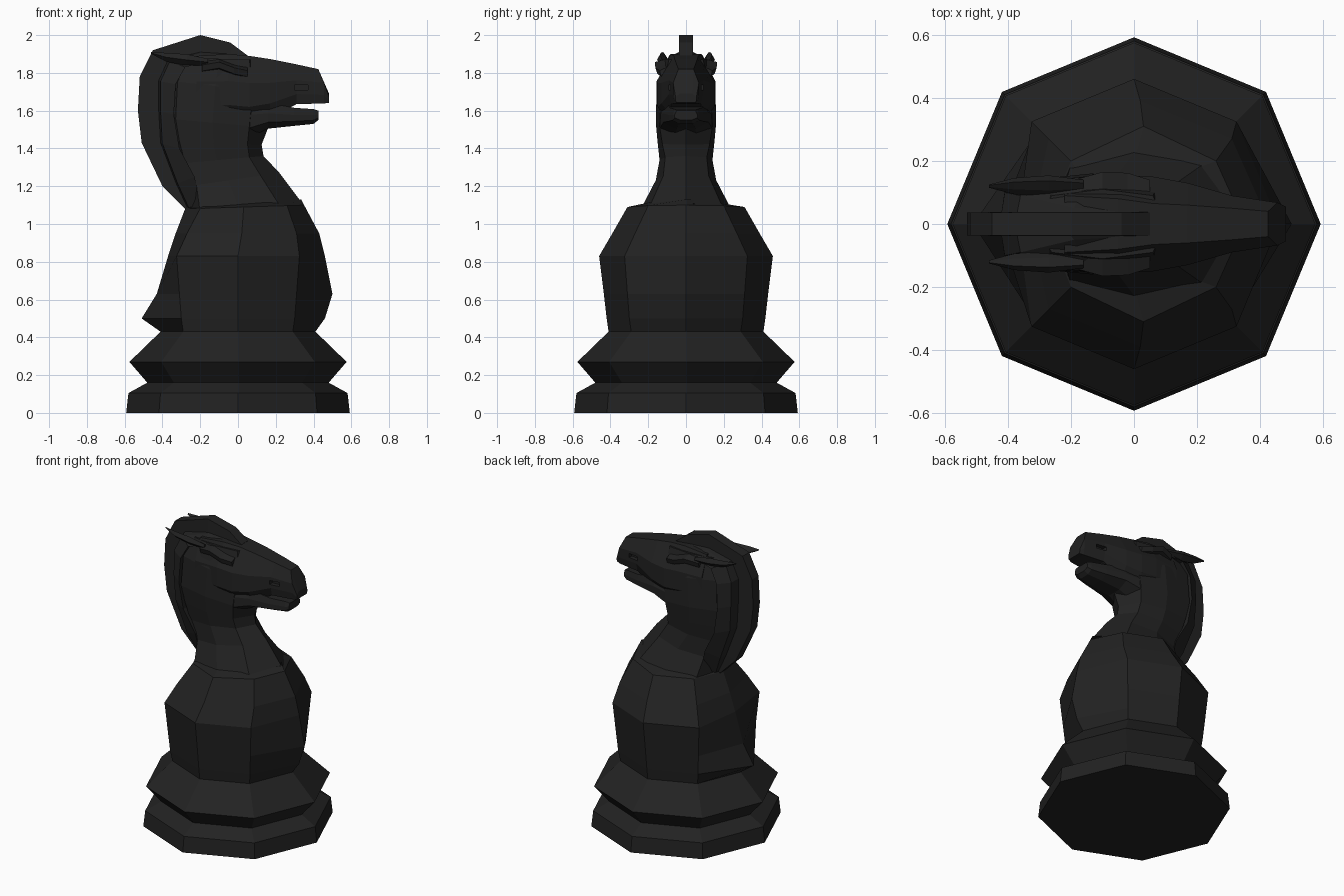
import bpy, bmesh, math

black = bpy.data.materials.new("black")
black.diffuse_color = (0.016, 0.016, 0.016, 1)


def loft(name, rings):
    """Skin equal-length closed rings of points and cap both ends."""
    bm = bmesh.new()
    vs = [[bm.verts.new(p) for p in r] for r in rings]
    n = len(vs[0])
    for a, b in zip(vs, vs[1:]):
        for i in range(n):
            j = (i + 1) % n
            bm.faces.new((a[i], a[j], b[j], b[i]))
    bm.faces.new(vs[0][::-1])
    bm.faces.new(vs[-1])
    bmesh.ops.recalc_face_normals(bm, faces=bm.faces)
    me = bpy.data.meshes.new(name)
    bm.to_mesh(me)
    bm.free()
    ob = bpy.data.objects.new(name, me)
    bpy.context.collection.objects.link(ob)
    me.materials.append(black)
    return ob


def mirrored(half):
    """Close a half ring (y >= 0) across the y = 0 plane."""
    return half + [(x, -y, z) for x, y, z in reversed(half) if y > 1e-6]


def oct_ring(r, z):
    return [(r * math.cos(i * math.pi / 4), r * math.sin(i * math.pi / 4), z) for i in range(8)]


def body_ring(zb, zf, xb, xf, hw, db, df, dw):
    """Front, front diagonal, side, back diagonal, back, tilted from zb to zf."""
    half = [(xf, 0), (df, dw), ((db + df) / 2, hw), (db, dw), (xb, 0)]
    half = [(x, y, zb + (zf - zb) * (x - xb) / (xf - xb)) for x, y in half]
    return half + [(x, -y, z) for x, y, z in half[3:0:-1]]


def head_ring(x, zt, zb, hw, tw, bw, lean=0.0):
    """Cross-section of the head, flat on top and bottom."""
    h = zt - zb
    half = [(x, tw, zt), (x + lean, hw, zt - h * .4), (x + lean, hw, zb + h * .25), (x + lean, bw, zb)]
    return half + [(a, -b, c) for a, b, c in reversed(half)]


# Octagonal stepped base
loft("base", [oct_ring(r, z) for r, z in
              [(.592, 0), (.58, .105), (.48, .16), (.575, .27), (.41, .43)]])

# Chest and shoulders
loft("torso", [body_ring(*r) for r in [
    (.43, .43, -.41, .41, .41, -.29, .29, .29),
    (.50, .50, -.51, .46, .42, -.30, .30, .30),
    (.63, .63, -.43, .50, .435, -.31, .31, .31),
    (.83, .83, -.37, .46, .46, -.325, .325, .325),
    (.95, .95, -.33, .43, .39, -.27, .31, .27),
    (1.08, 1.10, -.28, .35, .31, -.20, .26, .20),
    (1.09, 1.13, -.27, .335, .20, -.18, .18, .17)]])

# Neck
loft("neck", [body_ring(*r) for r in [
    (1.05, 1.11, -.27, .34, .24, -.20, .22, .19),
    (1.20, 1.27, -.27, .22, .16, -.22, .12, .12),
    (1.32, 1.36, -.32, .135, .14, -.28, .06, .11),
    (1.44, 1.42, -.38, .125, .15, -.31, .05, .125),
    (1.56, 1.51, -.39, .16, .16, -.33, .06, .14),
    (1.76, 1.70, -.38, .14, .155, -.32, .08, .13),
    (1.88, 1.87, -.32, .10, .11, -.26, .06, .09)]])

# Head and upper muzzle, with nostrils cut in
head = loft("head", [head_ring(*r) for r in [
    (-.22, 1.89, 1.55, .145, .09, .10),
    (-.05, 1.90, 1.54, .155, .08, .10),
    (.06, 1.89, 1.53, .15, .065, .08),
    (.17, 1.873, 1.56, .13, .06, .08),
    (.31, 1.845, 1.635, .09, .05, .08),
    (.425, 1.82, 1.638, .068, .04, .06, .03),
    (.482, 1.69, 1.642, .055, .035, .05)]])
for s in (1, -1):
    cut = loft("nostril_cutter", [[(x, s * y, z) for x, y, z in
               [(.30, .06, a), (.37, .055, a), (.37, .14, a), (.30, .14, a)]] for a in (1.71, 1.737)])
    cut.hide_render = True
    cut.hide_set(True)
    m = head.modifiers.new("nostril", 'BOOLEAN')
    m.operation = 'DIFFERENCE'
    m.object = cut

# Lower jaw
loft("lower_jaw", [head_ring(*r) for r in [
    (.04, 1.66, 1.45, .14, .10, .06),
    (.16, 1.64, 1.505, .12, .10, .05),
    (.30, 1.615, 1.52, .092, .085, .045),
    (.40, 1.608, 1.53, .07, .06, .035),
    (.425, 1.60, 1.55, .06, .05, .03)]])

# Mane: narrow crest stepping down to wider locks on each side
mane = [
    ((-.28, 1.08), (-.27, 1.09), (-.20, 1.11), .05, .12),
    ((-.40, 1.20), (-.33, 1.22), (-.23, 1.25), .09, .13),
    ((-.51, 1.43), (-.41, 1.43), (-.31, 1.40), .10, .145),
    ((-.53, 1.60), (-.42, 1.60), (-.34, 1.58), .105, .15),
    ((-.52, 1.78), (-.42, 1.76), (-.33, 1.74), .10, .145),
    ((-.45, 1.92), (-.37, 1.87), (-.28, 1.83), .09, .135),
    ((-.20, 2.0), (-.20, 1.91), (-.16, 1.86), .05, .12),
    ((-.04, 1.96), (-.04, 1.90), (-.04, 1.85), .04, .08),
    ((.05, 1.892), (.05, 1.885), (.05, 1.85), .035, .05)]
loft("mane", [mirrored([(o[0], .036, o[1]), (m[0], .038, m[1]), (m[0] + .01, mw, m[1] - .005),
                        (i[0], iw, i[1])]) for o, m, i, mw, iw in mane])

# Ears laid back and brows over the eyes
for s, side in ((1, "left"), (-1, "right")):
    loft(side + "_ear", [[(x, s * (.12 + k * a), z + k * b) for a, b in
         [(-1, -.3), (0, -.8), (1, .1), (.5, 1), (-.4, .4)]] for x, z, k in
        [(-.16, 1.855, .02), (-.27, 1.865, .034), (-.38, 1.88, .026), (-.46, 1.905, .005)]])
    loft(side + "_brow", [[(x, s * y, z + dz) for y, dz in
         [(.10, .03), (w, .012), (w - .01, -.02), (.10, -.03)]] for x, z, w in
        [(-.19, 1.83, .14), (-.10, 1.845, .165), (-.02, 1.815, .162), (.05, 1.80, .14)]])
